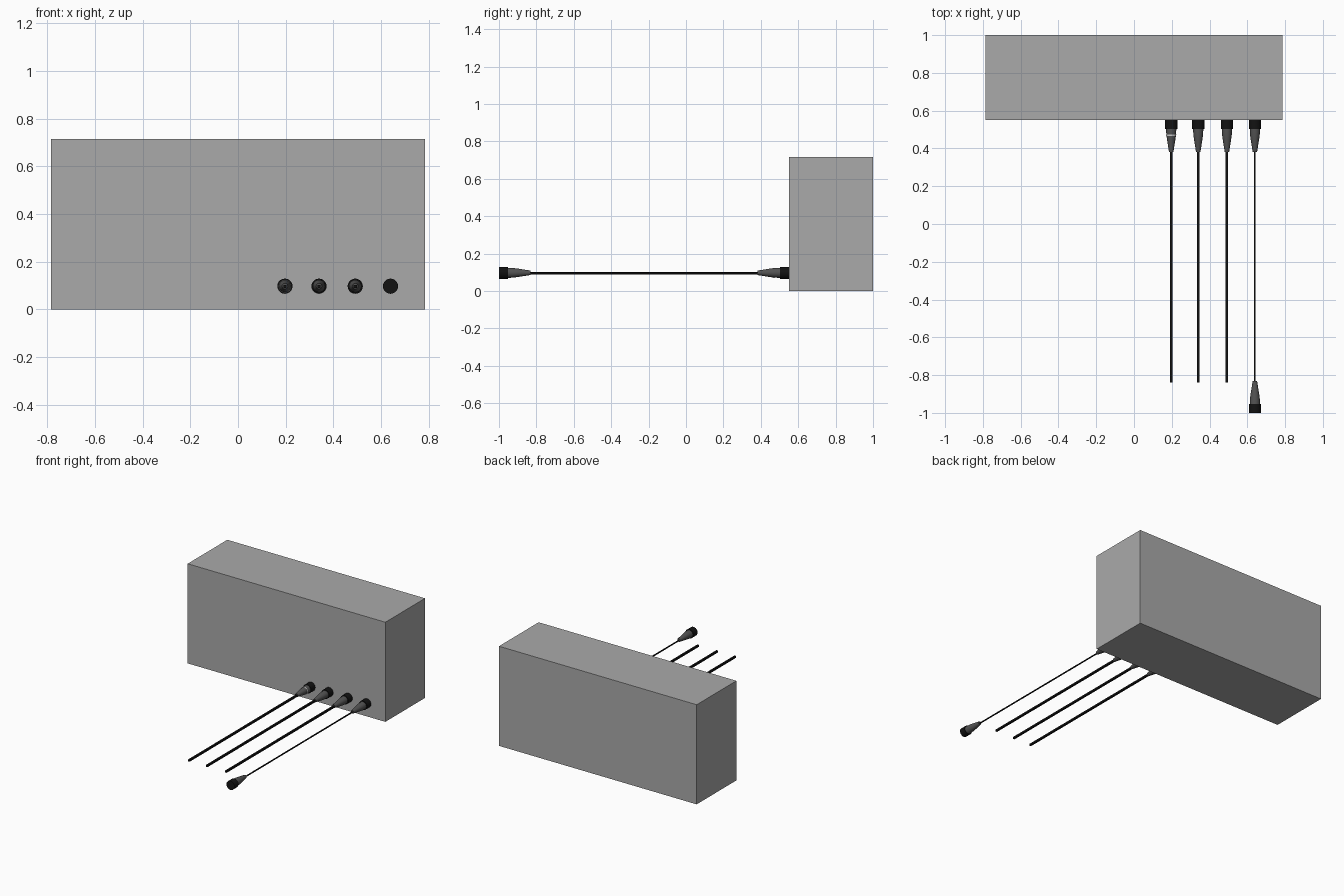
import bpy, bmesh, math

if "Cube" in bpy.data.objects:
    bpy.data.objects.remove(bpy.data.objects["Cube"])

def mat(name, c):
    m = bpy.data.materials.new(name)
    m.diffuse_color = (c, c, c, 1)
    m.use_nodes = True
    m.node_tree.nodes["Principled BSDF"].inputs["Base Color"].default_value = m.diffuse_color
    return m

GREY = mat("housing grey", 0.40)
DARK = mat("boot dark grey", 0.085)
BLACK = mat("cable black", 0.006)
LIGHT = mat("ring light grey", 0.6)
Z = 0.097

def finish(name, bm, m, smooth=False):
    bmesh.ops.recalc_face_normals(bm, faces=bm.faces)
    me = bpy.data.meshes.new(name)
    bm.to_mesh(me)
    bm.free()
    me.materials.append(m)
    ob = bpy.data.objects.new(name, me)
    bpy.context.collection.objects.link(ob)
    if smooth:
        bpy.ops.object.select_all(action='DESELECT')
        ob.select_set(True)
        bpy.context.view_layer.objects.active = ob
        bpy.ops.object.shade_smooth_by_angle(angle=math.radians(35))
    return ob

def box(name, x0, x1, y0, y1, z0, z1, m):
    bm = bmesh.new()
    bmesh.ops.create_cube(bm, size=1)
    for v in bm.verts:
        v.co = ((x0 + x1) / 2 + v.co.x * (x1 - x0),
                (y0 + y1) / 2 + v.co.y * (y1 - y0),
                (z0 + z1) / 2 + v.co.z * (z1 - z0))
    finish(name, bm, m)

def turned(name, x, profile, m, n=20):
    # solid of revolution along y from (y, radius) pairs, ends capped
    bm = bmesh.new()
    rings = [[bm.verts.new((x + r * math.cos(2 * math.pi * i / n), y,
                            Z + r * math.sin(2 * math.pi * i / n)))
              for i in range(n)] for y, r in profile]
    for a, b in zip(rings, rings[1:]):
        for i in range(n):
            j = (i + 1) % n
            bm.faces.new((a[i], a[j], b[j], b[i]))
    bm.faces.new(rings[0])
    bm.faces.new(rings[-1])
    finish(name, bm, m, True)

def plug(name, x, y, d):
    # black collar at y, tapered boot running in direction d
    turned(name + "_collar", x, [(y, .032), (y + d * .047, .032)], BLACK)
    boot = [(.045, .027), (.075, .026), (.105, .022), (.135, .017), (.168, .012)]
    turned(name + "_boot", x, [(y + d * t, r) for t, r in boot], DARK)

# Housing
box("housing", -.785, .785, .55, 1, 0, .715, GREY)

# Plugs and square cables
for k, x in enumerate((.197, .34, .492, .64)):
    plug(f"plug_{k + 1}", x, .55, -1)
    last = k == 3
    h = .0035 if last else .0065
    box(f"cable_{k + 1}", x - h, x + h, -.84, .40, Z - h - .002, Z + h - .002, BLACK)

# Free end of the last cable, and a marker ring on the first plug
plug("free_plug", .64, -1, 1)
turned("marker_ring", .197, [(.467, .0265), (.473, .0267)], LIGHT)
